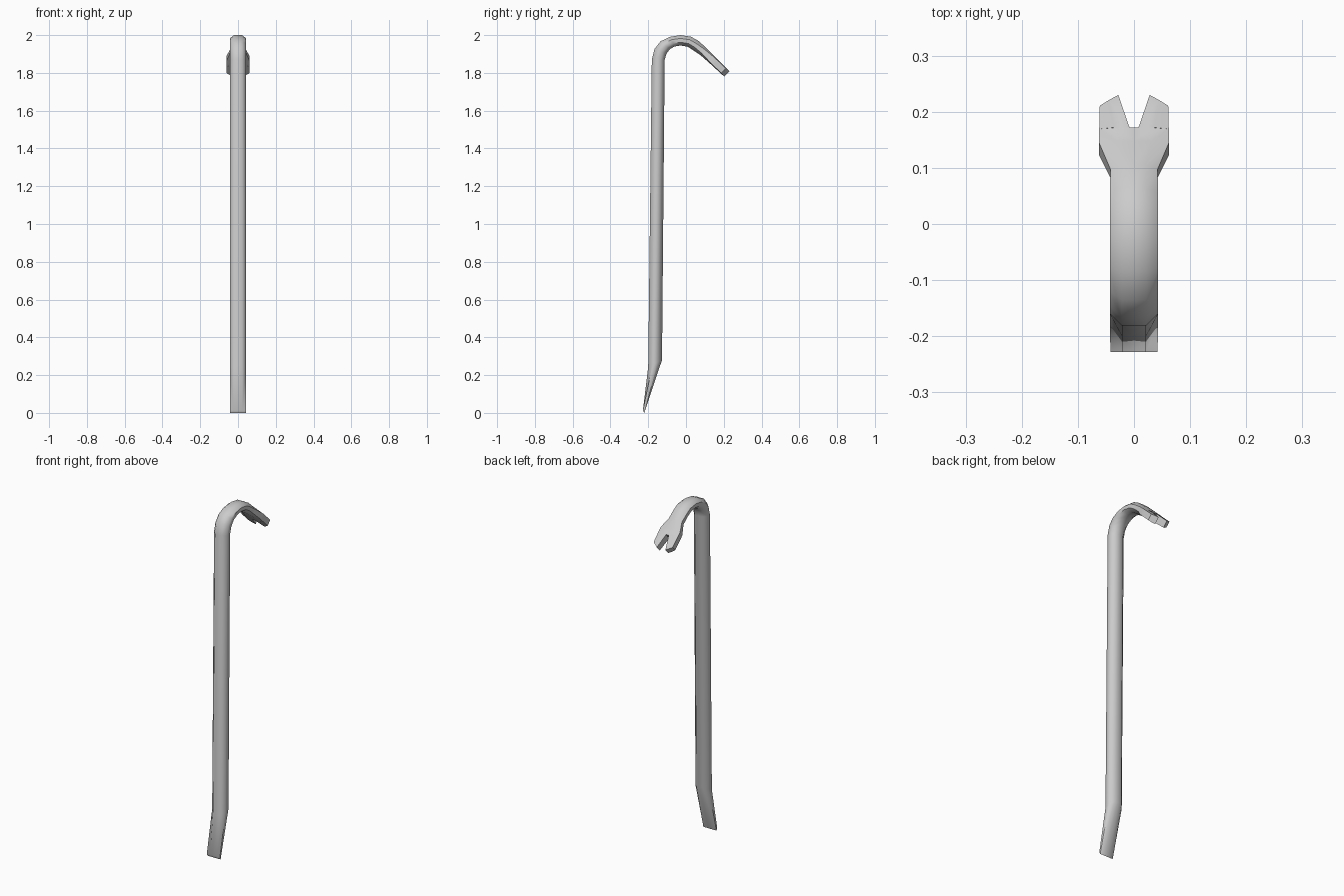
import bpy, bmesh, math
from mathutils import Vector

if "Cube" in bpy.data.objects:
    bpy.data.objects.remove(bpy.data.objects["Cube"])

# Sections along the bar: outer (y, z), inner (y, z), half width,
# flat fraction across x, side fraction of the thickness, inner x, end slant
SHAFT = (0.043, 0.5, 0.38, 0, 0)
sections = [
    # chisel foot
    ((-0.228, 0.014), (-0.221, 0.0), 0.042, 0.5, 1.0, 0, 0),
    ((-0.200, 0.245), (-0.127, 0.28), *SHAFT),
    # straight shaft
    ((-0.181, 1.87), (-0.113, 1.87), *SHAFT),
    # hook
    ((-0.167, 1.926), (-0.103, 1.902), *SHAFT),
    ((-0.135, 1.967), (-0.085, 1.926), *SHAFT),
    ((-0.085, 1.991), (-0.060, 1.940), *SHAFT),
    ((-0.030, 2.0), (-0.030, 1.945), *SHAFT),
    ((0.025, 1.992), (0.008, 1.939), *SHAFT),
    ((0.065, 1.970), (0.035, 1.922), *SHAFT),
    ((0.105, 1.935), (0.075, 1.895), 0.042, 0.5, 0.5, 0, 0),
    # flared claw with a V notch
    ((0.148, 1.891), (0.119, 1.857), 0.062, 0.5, 0.75, 0, 0),
    ((0.172, 1.867), (0.145, 1.833), 0.062, 0.5, 0.8, 0, 0),
    ((0.172, 1.867), (0.145, 1.833), 0.062, 0.5, 0.8, 0.008, 0),
    ((0.230, 1.808), (0.203, 1.780), 0.061, 0.5, 0.9, 0.028, 0.018),
]


def half_ring(bm, outer, inner, w, flat, side, xi, slant):
    """Right half of an octagonal section."""
    o, i = Vector(outer), Vector(inner)
    xc = xi + (w - xi) * flat
    a = (1 - side) / 2
    ring = []
    for x, t in ((xi, 0), (xc, 0), (w, a), (w, 1 - a), (xc, 1), (xi, 1)):
        p = o.lerp(i, t)
        s = slant * (x - xi) / (w - xi)
        ring.append(bm.verts.new((x, p.x - s, p.y + s)))
    return ring


bm = bmesh.new()
rings = [half_ring(bm, *s) for s in sections]
for k in range(len(rings) - 1):
    a, b = rings[k], rings[k + 1]
    # the centre side is only closed where the prongs part
    count = 6 if sections[k + 1][5] > 0 else 5
    for j in range(count):
        n = (j + 1) % 6
        bm.faces.new((a[j], a[n], b[n], b[j]))
bm.faces.new(rings[0])
bm.faces.new(rings[-1])

# Mirror the half and weld the seam
geom = bm.verts[:] + bm.edges[:] + bm.faces[:]
bmesh.ops.mirror(bm, geom=geom, axis='X', merge_dist=0.0001)
bmesh.ops.remove_doubles(bm, verts=bm.verts[:], dist=0.0001)
# drop the zero-width faces left at the seam inside the end cap
inside = [f for f in bm.faces if all(abs(v.co.x) < 1e-5 for v in f.verts)]
bmesh.ops.delete(bm, geom=inside, context='FACES')
bmesh.ops.recalc_face_normals(bm, faces=bm.faces[:])

mesh = bpy.data.meshes.new("pry_bar")
bm.to_mesh(mesh)
bm.free()
bar = bpy.data.objects.new("pry_bar", mesh)
bpy.context.collection.objects.link(bar)
bpy.context.view_layer.objects.active = bar
bar.select_set(True)
bpy.ops.object.shade_smooth_by_angle(angle=math.radians(50))
